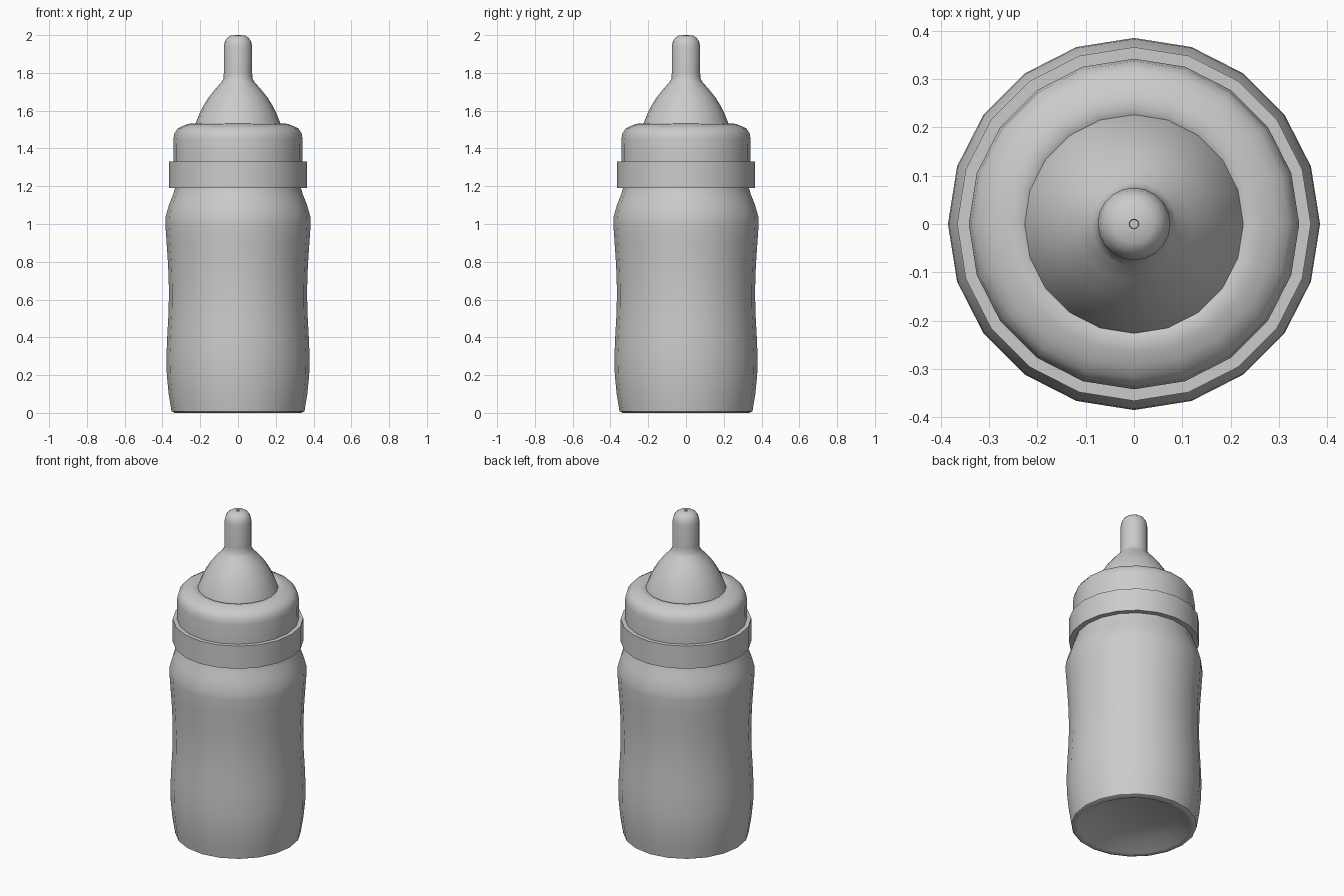
import bpy, bmesh, math

if "Cube" in bpy.data.objects:
    bpy.data.objects.remove(bpy.data.objects["Cube"])

SIDES = 20


def lathe(name, profile, closed=False, sharp=40):
    """Spin (radius, z) points around z; a radius of 0 becomes a single pole."""
    bm = bmesh.new()
    rings = []
    for r, z in profile:
        if r == 0:
            rings.append([bm.verts.new((0, 0, z))] * SIDES)
        else:
            rings.append([bm.verts.new((r * math.cos(2 * math.pi * i / SIDES),
                                        r * math.sin(2 * math.pi * i / SIDES), z))
                          for i in range(SIDES)])
    pairs = list(zip(rings, rings[1:]))
    if closed:
        pairs.append((rings[-1], rings[0]))
    for a, b in pairs:
        for i in range(SIDES):
            j = (i + 1) % SIDES
            corners = list(dict.fromkeys([a[i], a[j], b[j], b[i]]))
            bm.faces.new(corners)
    bmesh.ops.recalc_face_normals(bm, faces=bm.faces[:])
    mesh = bpy.data.meshes.new(name)
    bm.to_mesh(mesh)
    bm.free()
    obj = bpy.data.objects.new(name, mesh)
    bpy.context.collection.objects.link(obj)
    bpy.ops.object.select_all(action='DESELECT')
    obj.select_set(True)
    bpy.context.view_layer.objects.active = obj
    bpy.ops.object.shade_smooth_by_angle(angle=math.radians(sharp))
    return obj


# Waisted bottle with a recessed base and a neck that runs up into the collar
lathe("bottle_body", [
    (0, 0.05), (0.23, 0.05), (0.315, 0.005), (0.335, 0), (0.352, 0.008),
    (0.367, 0.10), (0.377, 0.20), (0.379, 0.30), (0.374, 0.42), (0.367, 0.54),
    (0.366, 0.66), (0.370, 0.78), (0.378, 0.90), (0.385, 1.00), (0.383, 1.04),
    (0.366, 1.10), (0.346, 1.15), (0.333, 1.19), (0.328, 1.24), (0.328, 1.32), (0, 1.32)])

# Wide collar band
lathe("collar_band", [(0.335, 1.19), (0.366, 1.19), (0.366, 1.33), (0.335, 1.33)],
      closed=True)

# Screw cap with a rounded shoulder
lathe("screw_cap", [
    (0.341, 1.32), (0.342, 1.45), (0.337, 1.48), (0.320, 1.505), (0.295, 1.518),
    (0.265, 1.530), (0.240, 1.532), (0.222, 1.525), (0.205, 1.51)], sharp=60)

# Flared teat with a rounded tip and a tiny dimple
lathe("teat", [
    (0.230, 1.515), (0.222, 1.54), (0.206, 1.58), (0.184, 1.625), (0.156, 1.67),
    (0.120, 1.715), (0.088, 1.75), (0.077, 1.77), (0.075, 1.80), (0.075, 1.94),
    (0.070, 1.965), (0.058, 1.985), (0.040, 1.997), (0.010, 2.0), (0.009, 1.985),
    (0, 1.985)], sharp=50)
